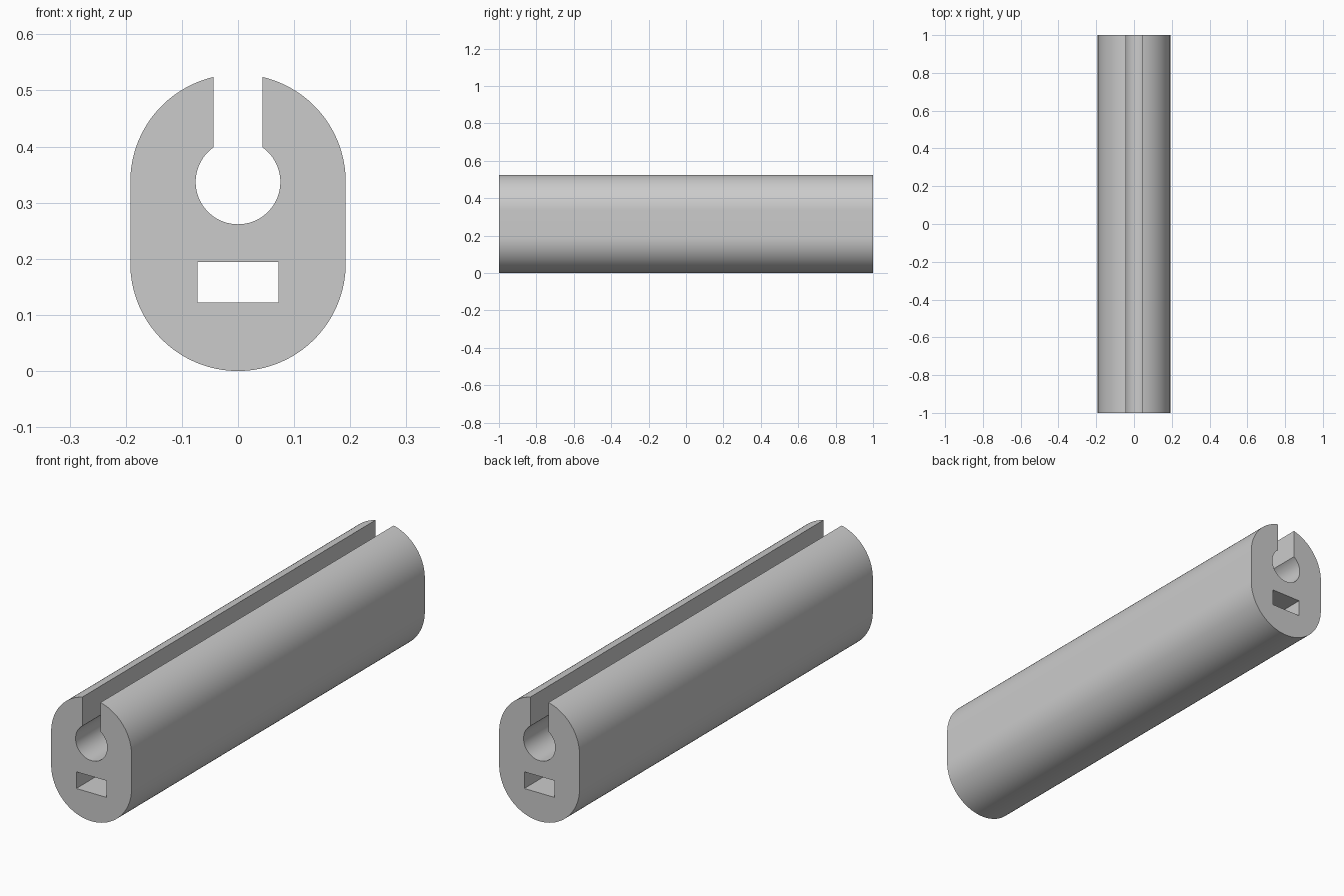
import bpy, bmesh, math
from mathutils import Vector

cube = bpy.data.objects.get("Cube")
if cube:
    bpy.data.objects.remove(cube, do_unlink=True)

RADIUS, LOW, HIGH = 0.192, 0.192, 0.337   # outer radius, arc centre heights
BORE, SLOT = 0.0755, 0.0435               # bore radius, half slot width
HALF = 1.0                                # half length


def arc(cz, r, start, end, steps):
    """Points (x, z) on an arc about (0, cz)."""
    angles = [start + (end - start) * i / steps for i in range(steps + 1)]
    return [(r * math.cos(a), cz + r * math.sin(a)) for a in angles]


# Grey plastic
grey = bpy.data.materials.new("grey")
grey.use_nodes = True
colour = (0.6, 0.6, 0.6, 1)
grey.diffuse_color = colour
grey.node_tree.nodes["Principled BSDF"].inputs["Base Color"].default_value = colour

# Outline: rounded body, open slot running down into the round bore
lip = math.acos(SLOT / RADIUS)
throat = math.acos(SLOT / BORE)
outline = arc(LOW, RADIUS, -math.pi, 0, 64)
outline += arc(HIGH, RADIUS, 0, lip, 28)
outline += arc(HIGH, BORE, throat, -math.pi - throat, 56)
outline += arc(HIGH, RADIUS, math.pi - lip, math.pi, 28)

# Rectangular channel below the bore
channel = [(-0.072, 0.122), (0.072, 0.122), (0.072, 0.194), (-0.072, 0.194)]

# Fill the section and extrude it along the length
bm = bmesh.new()
edges = []
for loop in (outline, channel):
    verts = [bm.verts.new((x, -HALF, z)) for x, z in loop]
    edges += [bm.edges.new((v, verts[i - 1])) for i, v in enumerate(verts)]
bmesh.ops.triangle_fill(bm, edges=edges, use_beauty=True, normal=Vector((0, -1, 0)))
result = bmesh.ops.extrude_face_region(bm, geom=bm.faces[:], use_keep_orig=True)
moved = [g for g in result["geom"] if isinstance(g, bmesh.types.BMVert)]
bmesh.ops.translate(bm, verts=moved, vec=(0, 2 * HALF, 0))
bmesh.ops.recalc_face_normals(bm, faces=bm.faces[:])

mesh = bpy.data.meshes.new("slotted_bar")
bm.to_mesh(mesh)
bm.free()
mesh.materials.append(grey)
bar = bpy.data.objects.new("slotted_bar", mesh)
bpy.context.collection.objects.link(bar)

# Smooth curved walls with crisp edges
bpy.ops.object.select_all(action="DESELECT")
bar.select_set(True)
bpy.context.view_layer.objects.active = bar
bpy.ops.object.shade_smooth_by_angle(angle=math.radians(30))
